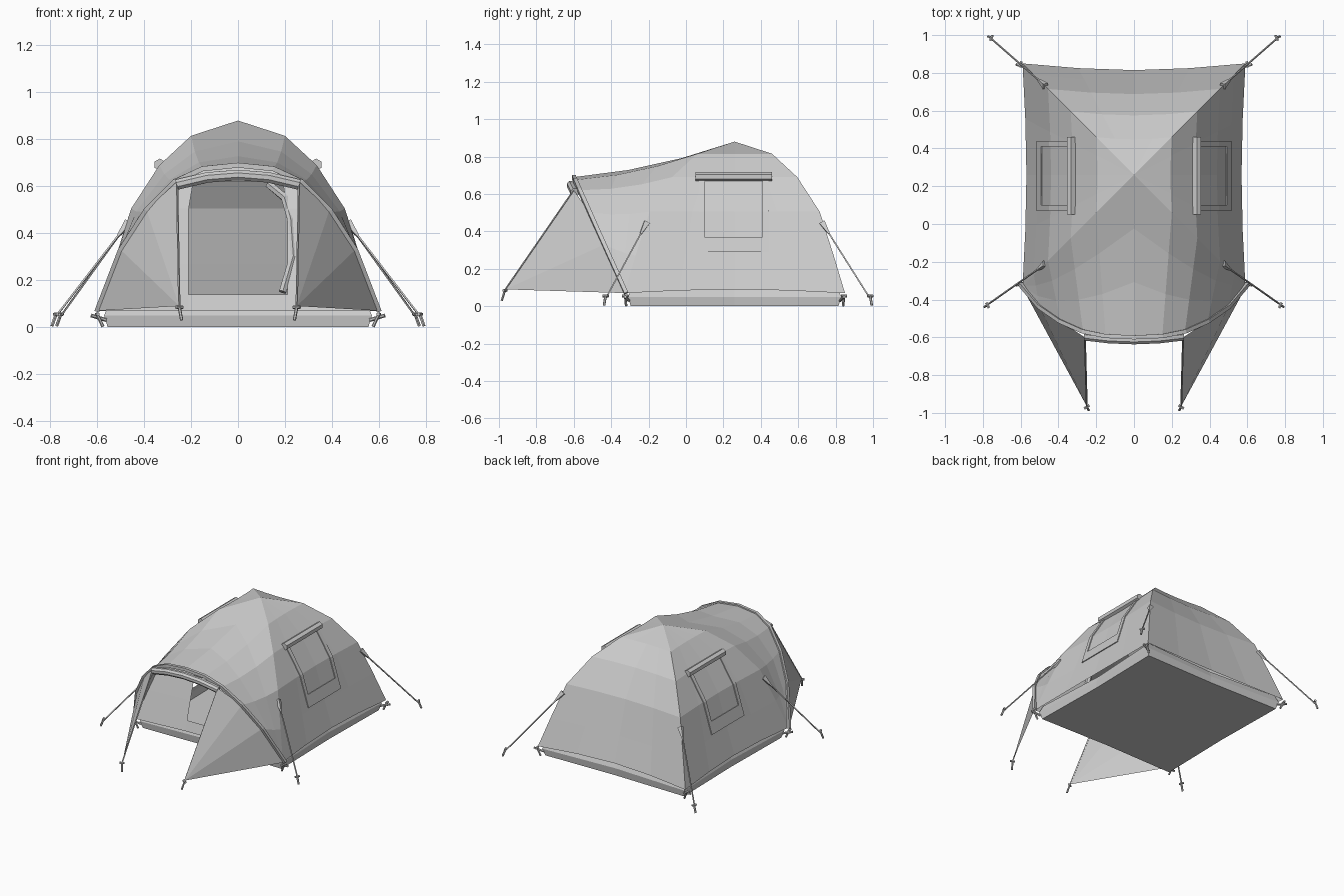
import bpy, bmesh, math
from mathutils import Vector

old = bpy.data.objects.get("Cube")
if old:
    bpy.data.objects.remove(old, do_unlink=True)

grey = bpy.data.materials.new("grey_fabric")
grey.use_nodes = True
grey.diffuse_color = (0.6, 0.6, 0.6, 1)
grey.node_tree.nodes["Principled BSDF"].inputs["Base Color"].default_value = (0.6, 0.6, 0.6, 1)

MID = 0.26                                    # y of the dome peak
# ridge pole: (distance from the peak, height), peak to corner
RIDGE = [(0, .88), (.2, .815), (.335, .69), (.455, .505), (.53, .27), (.59, .07)]
# porch hoop: (x, height), top to corner
HOOP = [(0, .69), (.15, .675), (.27, .62), (.39, .5), (.5, .33), (.6, .07)]


def hoop_point(x, z):
    return Vector((x, -.32 - .28 * (z - .07) / .62, z))


def ridge_r(z):
    for (r0, z0), (r1, z1) in zip(RIDGE, RIDGE[1:]):
        if z >= z1:
            return r0 + (r1 - r0) * (z0 - z) / (z0 - z1)
    return RIDGE[-1][0]


def finish(name, bm):
    bmesh.ops.remove_doubles(bm, verts=bm.verts, dist=0.0005)
    bmesh.ops.recalc_face_normals(bm, faces=bm.faces)
    me = bpy.data.meshes.new(name)
    bm.to_mesh(me)
    bm.free()
    me.materials.append(grey)
    ob = bpy.data.objects.new(name, me)
    bpy.context.collection.objects.link(ob)
    return ob


def add_grid(bm, rows, skip=()):
    vs = [[bm.verts.new(p) for p in row] for row in rows]
    for i in range(len(vs) - 1):
        for j in range(len(vs[i]) - 1):
            if (i, j) not in skip:
                bm.faces.new((vs[i][j], vs[i][j + 1], vs[i + 1][j + 1], vs[i + 1][j]))


def rod(name, a, b, r, r2=None, sides=6):
    a, b = Vector(a), Vector(b)
    bm = bmesh.new()
    bmesh.ops.create_cone(bm, cap_ends=True, segments=sides, radius1=r,
                          radius2=r if r2 is None else r2, depth=(b - a).length)
    turn = (b - a).to_track_quat('Z', 'Y').to_matrix()
    for v in bm.verts:
        v.co = turn @ v.co + (a + b) / 2
    return finish(name, bm)


def tube(name, points, r, sides=6):
    """Tube swept along a polyline."""
    pts = [Vector(p) for p in points]
    bm = bmesh.new()
    rows = []
    for i, p in enumerate(pts):
        d = (pts[min(i + 1, len(pts) - 1)] - pts[max(i - 1, 0)]).normalized()
        side = d.cross(Vector((0, 1, 0))).normalized()
        up = side.cross(d)
        ang = [2 * math.pi * (k + .5) / sides for k in range(sides)]
        ring = [p + (side * math.cos(t) + up * math.sin(t)) * r for t in ang]
        rows.append(ring + ring[:1])
    add_grid(bm, rows)
    for row in (rows[0], rows[-1]):
        bm.faces.new([bm.verts.new(p) for p in row[:-1]])
    return finish(name, bm)


# Outer fly sheet: two sides, back and porch roof
bm = bmesh.new()
US = [0, .25, .5, .75, 1]


def sagged(r, z, u, sag):
    """Across and outward position on a wall between two ridges."""
    s = math.sin(math.pi * u)
    lift = .02 * s if z < .1 else 0
    return r * (2 * u - 1), r * (1 - sag * s), z + lift


for sx in (-1, 1):
    rows = []
    for r, z in RIDGE:
        pts = [sagged(r, z, u, .035) for u in US]
        rows.append([(sx * out, MID + along, h) for along, out, h in pts])
    add_grid(bm, rows)
rows = []
for r, z in RIDGE:
    pts = [sagged(r, z, u, .06) for u in US]
    rows.append([(along, MID + out, h) for along, out, h in pts])
add_grid(bm, rows)
for sx in (-1, 1):
    rows = []
    for k, ((r, z), (hx, hz)) in enumerate(zip(RIDGE, HOOP)):
        a, b = Vector((sx * r, MID - r, z)), hoop_point(sx * hx, hz)
        row = []
        for s in (0, .33, .66, 1):
            p = a.lerp(b, s)
            p.z -= .03 * math.sin(math.pi * s) * (1 - k / 5)
            row.append(p)
        rows.append(row)
    add_grid(bm, rows)
finish("fly_sheet", bm)

# Inner front wall with the doorway left open
bm = bmesh.new()
rows = []
for z in (.88, .815, .69, .62, .505, .27, .14, .07):
    r = ridge_r(z)
    d = min(.21, r * .5)
    row = []
    for x in (-r, -d, 0, d, r):
        s = math.sin(math.pi * (x / r + 1) / 2) if r else 0
        row.append((x, MID - r * (1 - .06 * s), z))
    rows.append(row)
add_grid(bm, rows, skip=[(i, j) for i in (3, 4, 5) for j in (1, 2)])
finish("inner_front_wall", bm)

# Door panel gathered beside the doorway
tube("gathered_door", [(x, MID - ridge_r(z) * .95 + .01, z) for x, z in
                       [(.13, .61), (.2, .55), (.225, .46), (.235, .3), (.19, .15)]], .018)

# Groundsheet tub
bm = bmesh.new()
rows = []
for z, c, m in ((0, .555, .545), (.05, .57, .545), (.1, .55, .52)):
    ring = [(c, c), (0, m), (-c, c), (-m, 0), (-c, -c), (0, -m), (c, -c), (m, 0), (c, c)]
    rows.append([(x, MID + y, z) for x, y in ring])
add_grid(bm, rows)
bm.faces.new([bm.verts.new(p) for p in rows[0][:-1]])
finish("groundsheet", bm)

# Porch hoop sleeve and rolled porch door
half = [hoop_point(x, z) for x, z in HOOP]
flip = [Vector((-p.x, p.y, p.z)) for p in half[:0:-1]]
tube("porch_hoop", flip + half, .015, 4)
tube("rolled_porch_door", [(x, -.615 + .3 * x * x, .648 - .6 * x * x)
                           for x in (-.26, -.13, 0, .13, .26)], .024, 8)


def peg(name, top, foot):
    """Stake with a short cross head."""
    top, foot = Vector(top), Vector(foot)
    rod(name + "_shaft", top, foot, .007)
    out = Vector((foot.x - top.x, foot.y - top.y, 0)).normalized()
    across = Vector((-out.y, out.x, 0)) * .016
    rod(name + "_head", top - across, top + across, .008)


for sx, side in ((1, "left"), (-1, "right")):
    # Porch wing, its hem and its peg
    tip = Vector((sx * .25, -.965, .09))
    bm = bmesh.new()
    edge = [hoop_point(sx * x, z) for x, z in HOOP[2:]]
    edge[0] = Vector((sx * .26, -.6, .62))
    for a, b in zip(edge, edge[1:]):
        bm.faces.new([bm.verts.new(p) for p in (tip, a, b)])
    finish(side + "_porch_wing", bm)
    rod(side + "_wing_hem", edge[0], tip, .005, sides=4)
    peg(side + "_wing_peg", (sx * .25, -.968, .085), (sx * .24, -.985, .03))

    # Window frame plates lying on the side wall
    def plate(name, y0, y1, zs):
        bm = bmesh.new()
        add_grid(bm, [[(sx * (ridge_r(z) * .97 + .006), y, z) for y in (y0, y1)] for z in zs])
        ob = finish(side + name, bm)
        sol = ob.modifiers.new("thickness", 'SOLIDIFY')
        sol.thickness = .006
        sol.offset = 0

    plate("_window_front_frame", .07, .1, (.68, .505, .29))
    plate("_window_back_frame", .41, .44, (.68, .505, .29))
    plate("_window_sill", .1, .41, (.37, .29))
    rod(side + "_window_roll", (sx * .333, .05, .692), (sx * .333, .46, .692), .026)

    # Guy lines with tabs and stakes, and corner pegs
    for sy, end in ((1, "back"), (-1, "front")):
        r = ridge_r(.43)
        start = Vector((sx * r, MID + sy * r, .43))
        foot = Vector((sx * .76, .985, .04) if sy > 0 else (sx * .78, -.43, .04))
        d = (foot - start).normalized()
        name = side + "_" + end
        rod(name + "_guy_tab", start - d * .02, start + d * .06, .022, .006, 4)
        rod(name + "_guy_line", start, foot, .005, sides=4)
        peg(name + "_guy_peg", foot + Vector((-sx * .005, 0, .015)),
            foot + Vector((sx * .012, sy * .008, -.035)))
        cy = MID + sy * .585
        peg(name + "_corner_peg", (sx * .6, cy, .055), (sx * .575, cy - sy * .005, .002))
        rod(name + "_corner_strap", (sx * .56, cy - sy * .02, .03), (sx * .625, cy, .05), .008)
